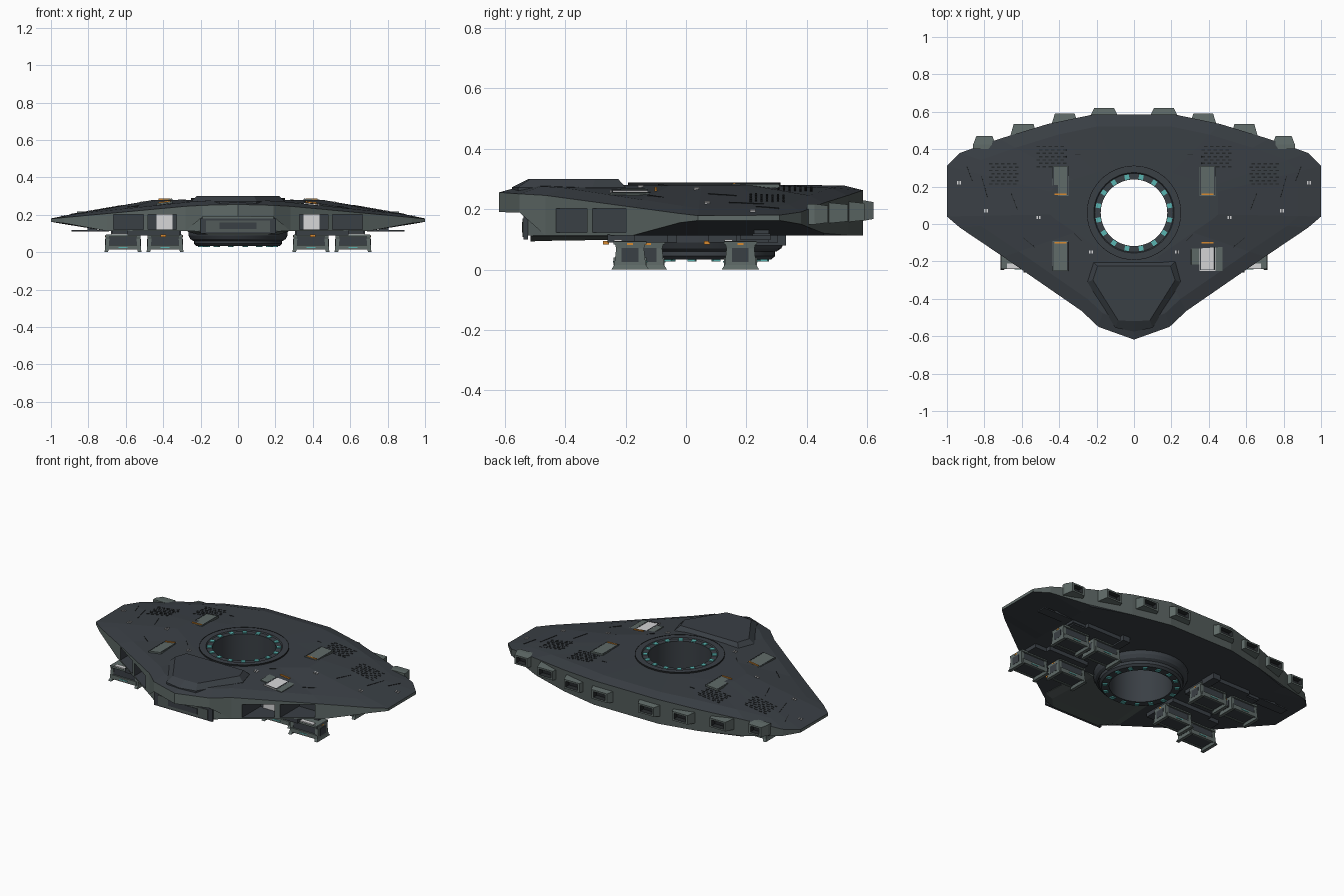
import bpy, bmesh, math
from mathutils import Matrix, Vector

cube = bpy.data.objects.get("Cube")
if cube:
    bpy.data.objects.remove(cube, do_unlink=True)


def material(name, r, g, b):
    m = bpy.data.materials.new(name)
    m.use_nodes = True
    m.diffuse_color = (r, g, b, 1)
    m.node_tree.nodes["Principled BSDF"].inputs["Base Color"].default_value = (r, g, b, 1)
    return m


HULL = material("slate hull", .042, .050, .059)
WALL = material("dark green grey", .085, .105, .101)
GREY = material("green grey metal", .115, .145, .138)
DARK = material("near black", .018, .021, .023)
WHITE = material("pale panel", .68, .68, .69)
TEAL = material("teal light", .1, .46, .44)
ORANGE = material("orange marker", .7, .26, .03)


def finish(name, bm, mats):
    bmesh.ops.recalc_face_normals(bm, faces=bm.faces)
    mesh = bpy.data.meshes.new(name)
    bm.to_mesh(mesh)
    bm.free()
    for m in mats:
        mesh.materials.append(m)
    ob = bpy.data.objects.new(name, mesh)
    bpy.context.collection.objects.link(ob)
    return ob


def loft(name, rings, mats, bands=None):
    """Skin closed rings in order and cap both ends; bands = cap, strips, cap."""
    bm = bmesh.new()
    bands = bands or [0] * (len(rings) + 1)
    loops = [[bm.verts.new(p) for p in ring] for ring in rings]
    n = len(loops[0])
    for k in range(len(loops) - 1):
        a, b = loops[k], loops[k + 1]
        for i in range(n):
            j = (i + 1) % n
            bm.faces.new((a[i], a[j], b[j], b[i])).material_index = bands[k + 1]
    bm.faces.new(loops[0]).material_index = bands[0]
    bm.faces.new(loops[-1]).material_index = bands[-1]
    bmesh.ops.remove_doubles(bm, verts=bm.verts, dist=.0005)
    return finish(name, bm, mats)


def box(x, y, z, w, d, h):
    return Matrix.Translation((x, y, z)) @ Matrix.Diagonal((w, d, h, 1))


def boxes(name, matrices, mat):
    bm = bmesh.new()
    for m in matrices:
        bmesh.ops.create_cube(bm, size=1, matrix=m)
    return finish(name, bm, [mat])


def lathe(name, profile, mat, steps=48):
    """Closed profile of (radius, z) spun about the central shaft."""
    bm = bmesh.new()
    loops = []
    for i in range(steps):
        a = 2 * math.pi * i / steps
        loops.append([bm.verts.new((r * math.cos(a), CY + r * math.sin(a), z)) for r, z in profile])
    for i in range(steps):
        a, b = loops[i], loops[(i + 1) % steps]
        for k in range(len(profile)):
            j = (k + 1) % len(profile)
            bm.faces.new((a[k], b[k], b[j], a[j]))
    ob = finish(name, bm, [mat])
    ob.data.shade_smooth()
    ob.data.set_sharp_from_angle(angle=math.radians(25))
    return ob


def mirror_ring(half):
    return half + [(-x, y, z) for x, y, z in reversed(half) if x > 0]


CY = .06     # centre of the shaft
# Hull outline, rear to nose: x, y, upper rim height, lower rim height
edge = [(0, .585, .262, .113), (.22, .585, .262, .113), (.46, .535, .245, .113),
        (.72, .455, .22, .12), (.93, .38, .19, .15), (1, .31, .18, .162),
        (1, .04, .178, .162), (.93, -.02, .185, .155), (.7, -.175, .206, .113),
        (.28, -.465, .245, .113), (.19, -.55, .25, .188), (0, -.618, .255, .19)]


def inset(s, height):
    return [(x * s, CY + (y - CY) * s, height(z)) for x, y, z, _ in edge]


half_rings = [[(min(x, .7), max(y, -.53), .113) for x, y, _, _ in edge],
              [(x, max(y, -.53), b) for x, y, _, b in edge],
              [(x, y, b) for x, y, _, b in edge],
              [(x, y, t) for x, y, t, _ in edge],
              inset(.88, lambda z: min(.278, z + .025)),
              inset(.45, lambda z: .28)]
hull = loft("hull", [mirror_ring(h) for h in half_rings], [HULL, WALL, GREY])
for f in hull.data.polygons:
    if abs(f.normal.z) < .35:
        f.material_index = 1 if f.normal.y > 0 else 2

# Cut the shaft and the four bays in the front walls
bm = bmesh.new()
bmesh.ops.create_cone(bm, cap_ends=True, segments=48, radius1=.21, radius2=.21, depth=1,
                      matrix=Matrix.Translation((0, CY, .2)))
for s in (-1, 1):
    for x, w, back in ((.405, .15, -.25), (.585, .16, -.12)):
        bmesh.ops.create_cube(bm, size=1, matrix=box(s * x, back - .25, .162, w, .5, .08))
cutter = finish("cutter", bm, [HULL, WALL, GREY])
cutter.hide_render = True
cut = hull.modifiers.new("openings", "BOOLEAN")
cut.operation, cut.solver, cut.object = "DIFFERENCE", "EXACT", cutter
bpy.context.view_layer.objects.active = hull
bpy.ops.object.modifier_apply(modifier=cut.name)
bpy.data.objects.remove(cutter, do_unlink=True)
bpy.context.view_layer.update()


def on_top(x, y, w, d, h=.008, turn=0):
    """Plate matrix lying on the upper hull, tilted sideways only."""
    _, p, n, _ = hull.ray_cast(Vector((x, y, 1)), Vector((0, 0, -1)))
    tilt = Matrix.Rotation(math.atan2(n.x, n.z), 4, "Y")
    return (Matrix.Translation(p) @ tilt @ Matrix.Rotation(turn, 4, "Z")
            @ Matrix.Diagonal((w, d, h, 1)))


# Central shaft and its collar
lathe("shaft_ring", [(.178, .033), (.222, .033), (.235, .045), (.235, .07), (.25, .08), (.25, .287),
                     (.215, .287), (.21, .281), (.178, .281)], HULL)
lathe("shaft_lower_collar", [(.24, .06), (.255, .07), (.265, .09), (.265, .13), (.24, .13)], HULL)
lathe("shaft_seam", [(.2495, .27), (.252, .27), (.252, .2885), (.2495, .2885)], DARK)
lamps = []
for i in range(16):
    spin = Matrix.Translation((0, CY, 0)) @ Matrix.Rotation(math.pi * (i + .5) / 8, 4, "Z")
    lamps += [spin @ box(r, 0, z, .026, .025, .01) for r, z in ((.194, .281), (.203, .032))]
boxes("shaft_lights", lamps, TEAL)

# Raised bridge deck and bow underside
base = mirror_ring([(0, -.2, .25), (.22, -.2, .25), (.25, -.31, .25), (.1, -.555, .25), (0, -.575, .25)])
deck = mirror_ring([(0, -.225, .3), (.195, -.225, .3), (.22, -.3, .3), (.085, -.515, .3), (0, -.52, .3)])
sill = [(x, y, .272) for x, y, _ in base]
loft("bridge_deck", [base, sill, deck], [HULL])
bow = [[(-w, y, .13), (-w, y, .11), (-w + .05, y, z), (w - .05, y, z), (w, y, .11), (w, y, .13)]
       for y, w, z in ((-.515, .21, .093), (-.45, .27, .095), (-.12, .25, .1))]
loft("bow_underside", bow, [WALL])
boxes("bow_frame", [box(0, -.53, .14, .4, .014, .08)], HULL)
boxes("bow_recess", [box(0, -.537, .138, .34, .006, .06)], WALL)
boxes("bow_hatch", [box(0, -.54, .14, .2, .006, .035)], HULL)

for s, side in ((-1, "right"), (1, "left")):
    # Engine nozzles along the rear edge
    for k, (x, y0, y1, w) in enumerate(((.16, .56, .62, .14), (.37, .51, .59, .14),
                                        (.59, .45, .535, .14), (.8, .4, .47, .12))):
        z = .195 - .004 * k
        rings = [[(s * x + a * u, y, z + b * v) for a, b in ((-1, -1), (1, -1), (1, 1), (-1, 1))]
                 for y, u, v in ((y0, w / 2, .034), (y0 + .025, w / 2, .034), (y1, w / 2 - .017, .028),
                                 (y1, w / 2 - .03, .018), (y1 - .025, w / 2 - .035, .013))]
        loft(f"engine_{side}_{k + 1}", rings, [GREY, DARK], [0, 0, 0, 0, 1, 1])

    # Bay panels in the front walls
    boxes(f"bay_panel_{side}", [box(s * .393, -.254, .162, .085, .008, .08)], WHITE)
    boxes(f"bay_lining_{side}", [box(s * .585, -.124, .162, .15, .008, .076)], HULL)

    # Deck hatches with orange ends
    for place, y, end in (("rear", .23, .16), ("front", -.172, -.1)):
        pale = s > 0 and place == "front"
        boxes(f"hatch_{side}_{place}", [on_top(s * .393, y, .085, .16, .01)], WHITE if pale else GREY)
        boxes(f"hatch_marker_{side}_{place}", [on_top(s * .393, end, .065, .008, .013)], ORANGE)
        boxes(f"hatch_bars_{side}_{place}",
              [on_top(s * .393 + o, y, .005, .15, .013) for o in (-.038, .038)]
              + [on_top(s * .393, 2 * y - end, .08, .004, .013)], HULL)
        if pale:
            boxes("open_hatch_sides", [on_top(.328, y + .01, .045, .11, .01),
                                       on_top(.455, y, .038, .16, .01)], GREY)

    # Vent slats and hull markings
    for k, (x, y) in enumerate(((.69, .268), (.435, .36))):
        boxes(f"vent_{side}_{k + 1}",
              [on_top(s * (x + .032 * i + .012 * (j % 2)), y + .018 * j, .018, .007, .004)
               for i in range(-2, 3) for j in range(-3, 4)], DARK)
    boxes(f"marks_{side}", [on_top(s * x + o, y, .007, .018, .01) for o in (-.007, .007)
                            for x, y in ((.935, .22), (.79, .07), (.51, .035), (.23, -.15))], WHITE)
    boxes(f"panel_lines_{side}", [on_top(s * x, y, w, .003, .004, s * t) for x, y, w, t in (
        (.3, .37, .03, 0), (.64, .12, .1, 1.2), (.8, .2, .12, 1.3), (.56, -.1, .08, .7),
        (.3, -.07, .06, .8), (.88, .27, .08, 1.2))], DARK)

    # Landing pods hanging beneath the hull
    for row, y in (("front", -.155), ("rear", .18)):
        front = row == "front"
        boxes(f"pod_mount_{side}_{row}", [box(s * .45, y + .01, .102, .28, .23, .026),
                                          box(s * .62, y + .04, .102, .1, .11, .026)], HULL)
        boxes(f"mount_marker_{side}_{row}", [box(s * .4, y - .11, .088, .03, .02, .012)], ORANGE)
        for k, (x, dy) in enumerate(((.39, .03 if front else 0), (.615, -.03 if front else 0))):
            px, py, tag = s * x, y + dy, f"{side}_{row}_{k + 1}"
            boxes(f"pod_body_{tag}", [box(px, py, .054, .17, .09, .074)], HULL)
            boxes(f"pod_frame_{tag}", [box(px, py, .088, .18, .11, .012)]
                  + [box(px, py + o, .026, .17, .012, .026) for o in (-.048, .048)], GREY)
            for o in (-1, 1):
                skid = [[(px + o * (c + a), py + b, z) for a, b in ((-.01, -d), (.01, -d), (.01, d), (-.01, d))]
                        for z, c, d in ((0, .09, .062), (.015, .086, .052), (.07, .083, .046), (.092, .085, .052))]
                end = "outer" if o * s > 0 else "inner"
                loft(f"pod_skid_{tag}_{end}", skid, [GREY])
                boxes(f"pod_skid_panel_{tag}_{end}", [box(px + o * .093, py, .048, .007, .055, .045)], HULL)
            boxes(f"pod_top_plate_{tag}", [box(px, py - .04, .095, .13, .026, .009)], WHITE)
            boxes(f"pod_marker_{tag}", [box(px + o, py, .084, .01, .02, .006) for o in (-.09, .09)], ORANGE)
            boxes(f"pod_light_{tag}", [box(px, py + o, .026, .05, .006, .005) for o in (-.054, .054)], TEAL)

    # Thin fins below the wing tips and belly boxes
    boxes(f"wing_fin_{side}", [box(s * .79, .25, .115, .2, .06, .008), box(s * .78, .25, .13, .05, .05, .03)], HULL)
    boxes(f"belly_pod_{side}", [box(s * .6, .23, .112, .16, .1, .03), box(s * .33, .28, .1, .05, .1, .04)], HULL)
